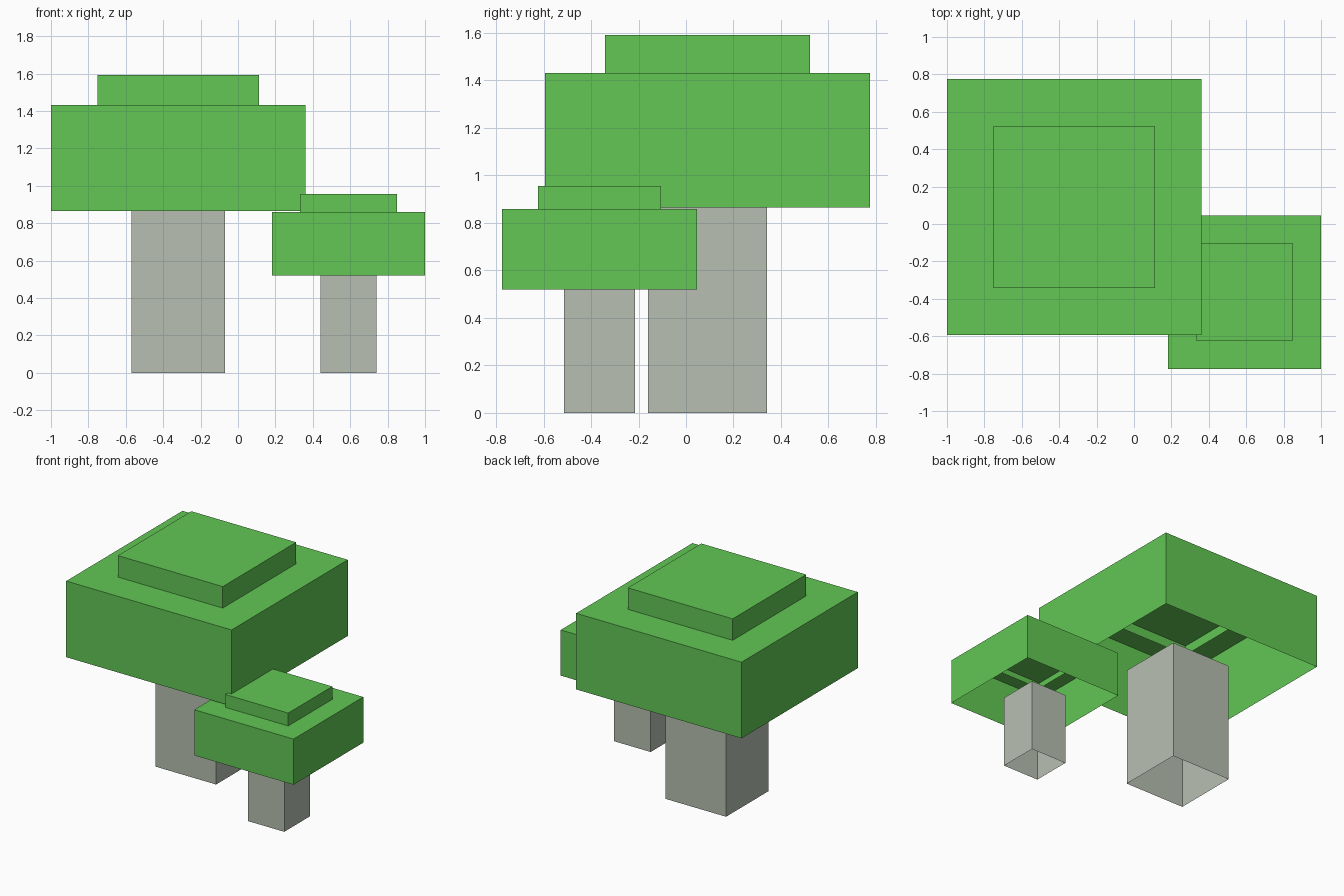
import bpy
import bmesh

if "Cube" in bpy.data.objects:
    bpy.data.objects.remove(bpy.data.objects["Cube"])


def material(name, rgb):
    m = bpy.data.materials.new(name)
    m.diffuse_color = (*rgb, 1.0)
    m.use_nodes = True
    m.node_tree.nodes["Principled BSDF"].inputs["Base Color"].default_value = m.diffuse_color
    return m


LEAF = material("leaf green", (0.122, 0.571, 0.089))
BARK = material("grey bark", (0.474, 0.521, 0.440))


def open_box(name, half_x, half_y, low, high, mat, place, scale, cap=True):
    """Four walls with an open base; cap closes the top."""
    bm = bmesh.new()
    rings = [[bm.verts.new((sx * half_x, sy * half_y, z))
              for sx, sy in ((-1, -1), (1, -1), (1, 1), (-1, 1))]
             for z in (low, high)]
    for i in range(4):
        j = (i + 1) % 4
        bm.faces.new((rings[0][i], rings[0][j], rings[1][j], rings[1][i]))
    if cap:
        bm.faces.new(rings[1])
    mesh = bpy.data.meshes.new(name)
    bm.to_mesh(mesh)
    bm.free()
    mesh.materials.append(mat)
    ob = bpy.data.objects.new(name, mesh)
    ob.location = (*place, 0)
    ob.scale = (scale,) * 3
    bpy.context.collection.objects.link(ob)
    return ob


# The small tree is a scaled copy of the large one
for size, place, scale in (("large", (-0.319, 0.091), 1.0),
                           ("small", (0.591, -0.364), 0.6)):
    # Trunk reaches just inside the hollow canopy
    open_box(size + "_trunk", 0.25, 0.25, 0.0, 0.904, BARK, place, scale, cap=False)
    # Wide canopy, with a smaller crown sunk a little through its top
    open_box(size + "_canopy", 0.681, 0.684, 0.865, 1.432, LEAF, place, scale)
    open_box(size + "_crown", 0.432, 0.432, 1.36, 1.592, LEAF, place, scale)
